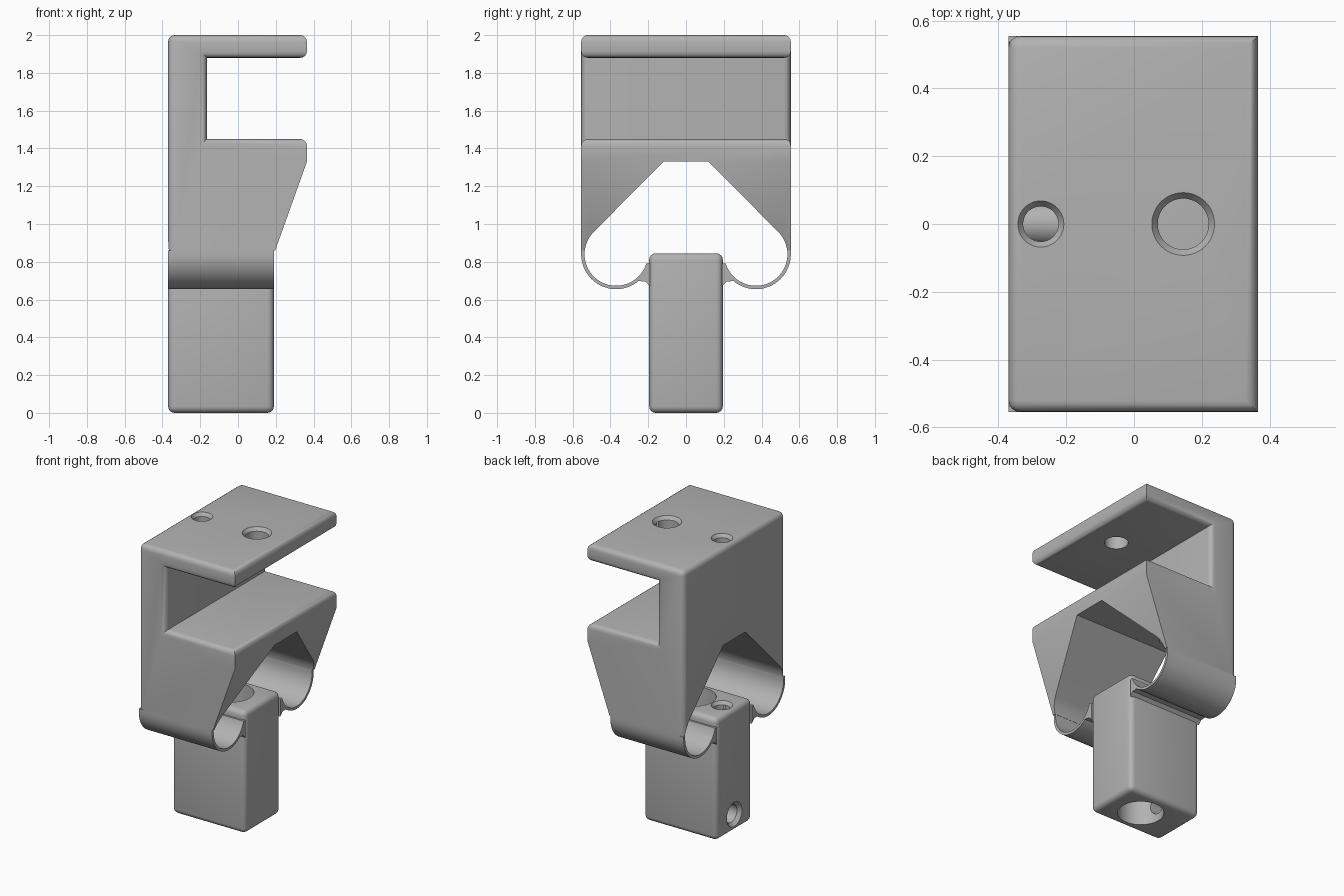
import bpy, bmesh
from math import sin, cos, radians
from mathutils import Vector

cube = bpy.data.objects.get("Cube")
if cube:
    bpy.data.objects.remove(cube, do_unlink=True)

grey = bpy.data.materials.new("plain grey")
grey.use_nodes = True
COLOUR = (0.45, 0.45, 0.45, 1)
grey.diffuse_color = COLOUR
grey.node_tree.nodes["Principled BSDF"].inputs["Base Color"].default_value = COLOUR

BACK, STEM_FRONT, FRONT = -0.37, 0.19, 0.365
HALF = 0.555                      # half width of the clamp
CURL_Y, CURL_Z = 0.37, 0.84       # centre of each curl
INNER, OUTER = 0.167, 0.185
ROUND = 0.035


def make_object(name, bm):
    bmesh.ops.recalc_face_normals(bm, faces=bm.faces)
    mesh = bpy.data.meshes.new(name)
    bm.to_mesh(mesh)
    bm.free()
    mesh.materials.append(grey)
    ob = bpy.data.objects.new(name, mesh)
    bpy.context.collection.objects.link(ob)
    return ob


def prism(points, offset):
    """Extrude a closed outline along an offset."""
    bm = bmesh.new()
    face = bm.faces.new([bm.verts.new(p) for p in points])
    ext = bmesh.ops.extrude_face_region(bm, geom=[face], use_keep_orig=True)
    verts = [g for g in ext["geom"] if isinstance(g, bmesh.types.BMVert)]
    bmesh.ops.translate(bm, verts=verts, vec=offset)
    return bm


def round_edges(bm, edges):
    bmesh.ops.bevel(bm, geom=edges, offset=ROUND, segments=4, profile=0.5,
                    affect='EDGES', clamp_overlap=True)


def round_cutter(start, end, r1, r2):
    """Cylinder or cone between two points."""
    a, b = Vector(start), Vector(end)
    bm = bmesh.new()
    bmesh.ops.create_cone(bm, cap_ends=True, segments=48, radius1=r1,
                          radius2=r2, depth=(b - a).length)
    bm.transform((b - a).to_track_quat('Z', 'Y').to_matrix().to_4x4())
    bmesh.ops.translate(bm, verts=bm.verts, vec=(a + b) / 2)
    return make_object("cutter", bm)


def cut(ob, cutters):
    bpy.context.view_layer.objects.active = ob
    for c in cutters:
        c.hide_render = True
        mod = ob.modifiers.new("cut", 'BOOLEAN')
        mod.operation, mod.solver, mod.object = 'DIFFERENCE', 'EXACT', c
        bpy.ops.object.modifier_apply(modifier=mod.name)
        bpy.data.objects.remove(c, do_unlink=True)


def arc(radius, start, end, steps=32):
    angles = [radians(start + (end - start) * i / steps) for i in range(steps + 1)]
    return [(CURL_Y + radius * cos(t), CURL_Z + radius * sin(t)) for t in angles]


# Clamp body: stepped side profile with rounded outer edges
profile = [(BACK, 0.86), (0.197, 0.86), (FRONT, 1.33), (FRONT, 1.45),
           (-0.165, 1.45), (-0.165, 1.88), (FRONT, 1.88), (FRONT, 2), (BACK, 2)]
bm = prism([(x, -HALF, z) for x, z in profile], (0, 2 * HALF, 0))
chosen = []
for e in bm.edges:
    p, q = e.verts[0].co, e.verts[1].co
    along_y = abs(p.y - q.y) > 0.1
    at_back = max(p.x, q.x) < BACK + 0.01
    at_front = min(p.x, q.x) > FRONT - 0.01
    high = min(p.z, q.z) > 1.4
    if along_y:
        if high and (at_front or at_back):
            chosen.append(e)
    elif at_back or (high and not at_front):
        chosen.append(e)
round_edges(bm, chosen)
body = make_object("clamp_body", bm)

# Arch through the body, ending in the two round curls
half_arch = [(0.12, 1.33)] + arc(INNER, 45, -180)
outline = half_arch + [(-y, z) for y, z in reversed(half_arch)]
arch = make_object("arch_cutter", prism([(-1, y, z) for y, z in outline], (2, 0, 0)))

# Screw holes with chamfered rims
PLATE_X, SPINE_X, BORE_X = 0.145, -0.275, -0.055
cut(body, [arch,
           round_cutter((PLATE_X, 0, 1.7), (PLATE_X, 0, 2.1), 0.075, 0.075),
           round_cutter((PLATE_X, 0, 1.97), (PLATE_X, 0, 2.01), 0.07, 0.1),
           round_cutter((SPINE_X, 0, 1.2), (SPINE_X, 0, 2.1), 0.052, 0.052),
           round_cutter((SPINE_X, 0, 1.97), (SPINE_X, 0, 2.01), 0.047, 0.075)])

# Thin curls joining the body to the stem
strip = ([(HALF, 0.86)] + arc(OUTER, 0, -130)
         + [(0.215, 0.695), (0.19, 0.67), (0.19, 0.79)]
         + arc(INNER, -163, 0) + [(HALF - OUTER + INNER, 0.86)])
curls = []
for name, side in (("front_curl", -1), ("back_curl", 1)):
    points = [(BACK, side * y, z) for y, z in strip]
    curls.append(make_object(name, prism(points, (STEM_FRONT - BACK, 0, 0))))

# Stem block with vertical bore, small channel and side hole
corners = [(BACK, -0.195, 0), (STEM_FRONT, -0.195, 0),
           (STEM_FRONT, 0.195, 0), (BACK, 0.195, 0)]
bm = prism(corners, (0, 0, 0.845))
round_edges(bm, bm.edges[:])
stem = make_object("stem", bm)
cut(stem, [round_cutter((BORE_X, 0, -0.1), (BORE_X, 0, 1), 0.145, 0.145),
           round_cutter((SPINE_X, 0, 0.11), (SPINE_X, 0, 1), 0.052, 0.052),
           round_cutter((SPINE_X, 0, 0.815), (SPINE_X, 0, 0.855), 0.047, 0.075),
           round_cutter((-0.5, 0, 0.115), (-0.12, 0, 0.115), 0.062, 0.062),
           round_cutter((-0.38, 0, 0.115), (-0.34, 0, 0.115), 0.092, 0.057)])

# Smooth the rounded surfaces, keep corners sharp
bpy.ops.object.select_all(action='DESELECT')
for ob in [body, stem] + curls:
    ob.select_set(True)
bpy.context.view_layer.objects.active = body
bpy.ops.object.shade_smooth_by_angle(angle=radians(30))
